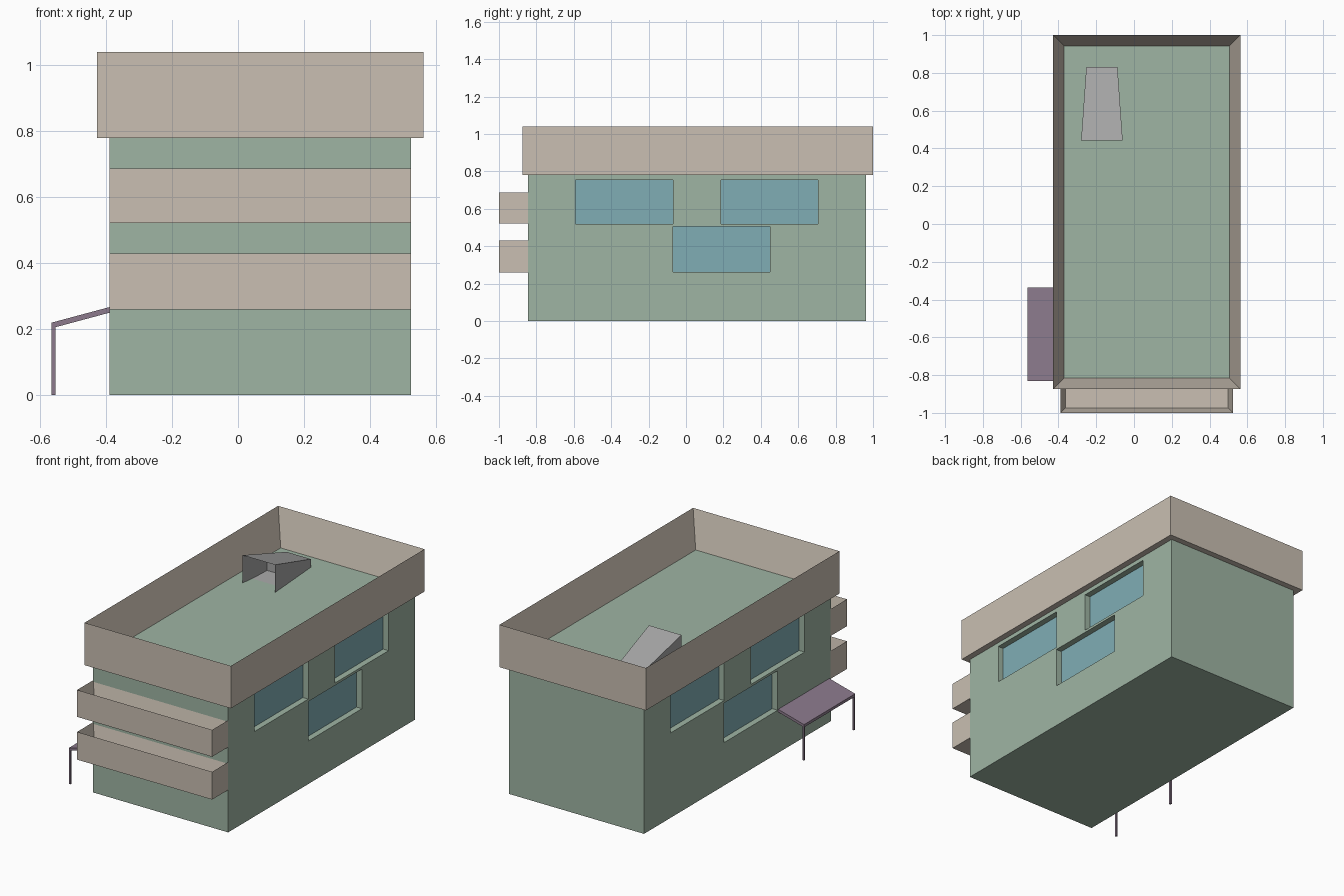
import bpy
import bmesh
from mathutils import Vector

if "Cube" in bpy.data.objects:
    bpy.data.objects.remove(bpy.data.objects["Cube"], do_unlink=True)


def material(name, rgb):
    m = bpy.data.materials.new(name)
    m.use_nodes = True
    m.diffuse_color = (*rgb, 1)
    m.node_tree.nodes["Principled BSDF"].inputs["Base Color"].default_value = (*rgb, 1)
    return m


GREEN = material("sage_green", (0.345, 0.46, 0.37))
BEIGE = material("warm_beige", (0.585, 0.52, 0.445))
GLASS = material("blue_glass", (0.216, 0.423, 0.46))
PURPLE = material("dusty_purple", (0.262, 0.195, 0.265))
GREY = material("vent_grey", (0.38, 0.38, 0.38))


def finish(name, bm, *mats):
    bmesh.ops.recalc_face_normals(bm, faces=bm.faces)
    mesh = bpy.data.meshes.new(name)
    bm.to_mesh(mesh)
    bm.free()
    obj = bpy.data.objects.new(name, mesh)
    bpy.context.collection.objects.link(obj)
    for m in mats:
        mesh.materials.append(m)
    return obj


def box_mesh(x, y, z):
    """Box between the (low, high) pairs of each axis."""
    bm = bmesh.new()
    bmesh.ops.create_cube(bm, size=1)
    for v in bm.verts:
        v.co = Vector([r[0] if c < 0 else r[1] for c, r in zip(v.co, (x, y, z))])
    return bm


def box(name, x, y, z, mat):
    return finish(name, box_mesh(x, y, z), mat)


def hollow(bm, direction, wall, push):
    """Inset the face pointing along direction and push it inwards."""
    bm.normal_update()
    face = max(bm.faces, key=lambda f: f.normal.dot(direction))
    bmesh.ops.inset_individual(bm, faces=[face], thickness=wall)
    bmesh.ops.translate(bm, verts=face.verts, vec=push)
    return face


def tray(name, x, y, z, wall, floor, mats):
    bm = box_mesh(x, y, z)
    up = Vector((0, 0, 1))
    face = hollow(bm, up, wall, up * (floor - z[1]))
    face.material_index = len(mats) - 1
    return finish(name, bm, *mats)


# Main block
X0, X1, Y0, Y1 = -0.39, 0.525, -0.845, 0.963
body = box("building_body", (X0, X1), (Y0, Y1), (0, 0.8), GREEN)

# Recessed windows on both long sides: two above, one below
RECESS, PANE, WIDTH = 0.045, 0.008, 0.52
UPPER, LOWER = (0.52, 0.755), (0.263, 0.505)
SIDES = (("left", X1, 1, -0.07), ("right", X0, -1, -0.33))
for side, wall_x, out, low_y in SIDES:
    layout = (("front", -0.59, UPPER), ("rear", 0.187, UPPER), ("lower", low_y, LOWER))
    for place, y, z in layout:
        span = (y, y + WIDTH)
        back = wall_x - out * RECESS
        cutter = box("window_cutter", sorted((back, wall_x + out * 0.1)), span, z, GREEN)
        mod = body.modifiers.new("window", "BOOLEAN")
        mod.operation, mod.solver, mod.object = "DIFFERENCE", "EXACT", cutter
        bpy.context.view_layer.objects.active = body
        bpy.ops.object.modifier_apply(modifier=mod.name)
        bpy.data.objects.remove(cutter, do_unlink=True)
        box(f"{side}_{place}_window", sorted((back, back + out * PANE)), span, z, GLASS)

# Parapet around the green roof floor
tray("roof_parapet", (-0.428, 0.563), (-0.873, 1.0), (0.78, 1.04), 0.082, 0.82, (BEIGE, GREEN))

# Front balconies
for name, z in (("lower_balcony", (0.26, 0.43)), ("upper_balcony", (0.522, 0.687))):
    tray(name, (X0, X1), (-1.0, Y0 + 0.002), z, 0.038, z[0] + 0.04, (BEIGE,))

# Roof vent: tapered wedge, open at the front
bm = box_mesh((-0.28, -0.06), (0.443, 0.83), (0.815, 0.99))
for v in bm.verts:
    if v.co.y > 0.8:
        v.co.x = -0.17 + (v.co.x + 0.17) * 0.75
        v.co.z = min(v.co.z, 0.87)
mouth = hollow(bm, Vector((0, -1, 0)), 0.018, Vector((0, 0.2, 0)))
for v in mouth.verts:
    v.co.x = -0.17 + (v.co.x + 0.17) * 0.85
    v.co.z = min(v.co.z, 0.89)
finish("roof_vent", bm, GREY)

# Side canopy: a sloping slab on two posts
CX, CY0, CY1 = -0.565, -0.83, -0.335
bm = box_mesh((CX, X0), (CY0, CY1), (0.203, 0.22))
for v in bm.verts:
    if v.co.x > -0.5:
        v.co.z += 0.047
finish("canopy_roof", bm, PURPLE)
for name, y in (("canopy_front_post", CY0), ("canopy_rear_post", CY1 - 0.011)):
    box(name, (CX, CX + 0.011), (y, y + 0.011), (0, 0.206), PURPLE)
